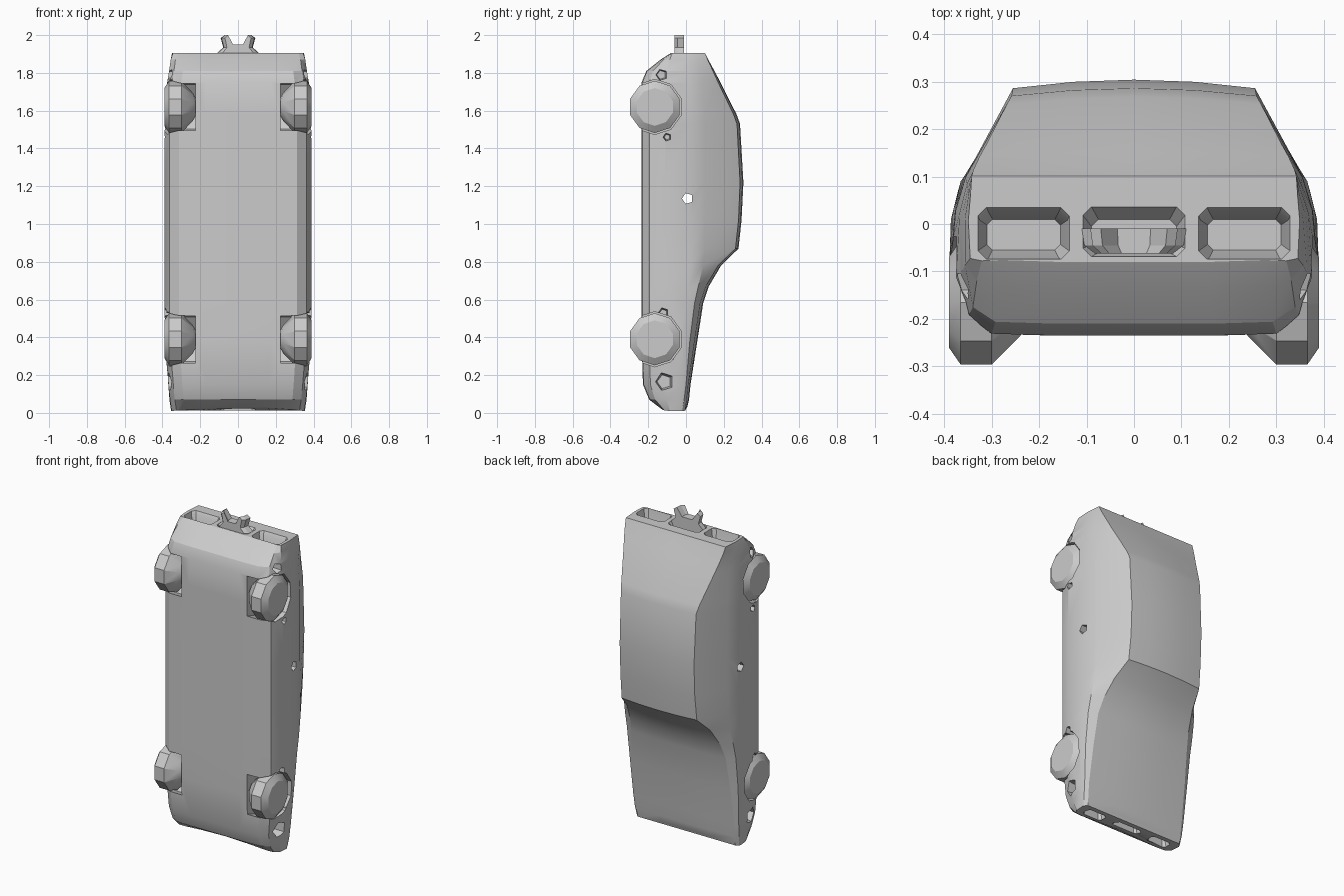
import bpy, bmesh, math
from mathutils import Vector

if "Cube" in bpy.data.objects:
    bpy.data.objects.remove(bpy.data.objects["Cube"])

grey = bpy.data.materials.new("plain grey")
grey.diffuse_color = (0.6, 0.6, 0.6, 1)
grey.use_nodes = True
grey.node_tree.nodes["Principled BSDF"].inputs["Base Color"].default_value = grey.diffuse_color


def make(name, verts, faces):
    me = bpy.data.meshes.new(name)
    me.from_pydata([tuple(v) for v in verts], [], faces)
    bm = bmesh.new()
    bm.from_mesh(me)
    bmesh.ops.recalc_face_normals(bm, faces=bm.faces)
    bm.to_mesh(me)
    bm.free()
    me.materials.append(grey)
    ob = bpy.data.objects.new(name, me)
    bpy.context.collection.objects.link(ob)
    return ob


def loft(name, rings):
    """Skin closed rings of equal length and cap both ends."""
    n = len(rings[0])
    verts = [v for r in rings for v in r]
    faces = [(k * n + i, k * n + (i + 1) % n, (k + 1) * n + (i + 1) % n, (k + 1) * n + i)
             for k in range(len(rings) - 1) for i in range(n)]
    faces += [tuple(range(n)), tuple(range(len(verts) - n, len(verts)))]
    return make(name, verts, faces)


def smooth(ob, angle=30):
    bpy.ops.object.select_all(action='DESELECT')
    ob.select_set(True)
    bpy.context.view_layer.objects.active = ob
    bpy.ops.object.shade_smooth_by_angle(angle=math.radians(angle))


def cut(body, cutter):
    m = body.modifiers.new("cut", 'BOOLEAN')
    m.operation, m.solver, m.object = 'DIFFERENCE', 'EXACT', cutter
    bpy.context.view_layer.objects.active = body
    bpy.ops.object.modifier_apply(modifier=m.name)
    bpy.data.objects.remove(cutter)


def slot(x0, x1, y0, y1, z, c):
    """Rectangle with clipped corners at height z."""
    return [Vector(p + (z,)) for p in (
        (x0 + c, y0), (x1 - c, y0), (x1, y0 + c), (x1, y1 - c),
        (x1 - c, y1), (x0 + c, y1), (x0, y1 - c), (x0, y0 + c))]


def lathe_x(name, profile, y, z, s, n):
    return loft(name, [[Vector((s * x, y + r * math.cos((i + .5) * math.tau / n),
                                z + r * math.sin((i + .5) * math.tau / n)))
                        for i in range(n)] for x, r in profile])


# Car body, nose down: z, side width, floor y, belt width, belt y, top width, top y, crown
stations = [
    (0.01, .350, -.130, .350, -.020, .335, -.005, .012),
    (0.07, .360, -.195, .358, -.010, .338, 0.004, .012),
    (0.15, .368, -.228, .362, 0.000, .340, 0.012, .012),
    (0.38, .388, -.235, .372, 0.020, .335, 0.045, .015),
    (0.58, .390, -.235, .374, 0.045, .325, 0.075, .016),
    (0.67, .390, -.235, .372, 0.065, .310, 0.105, .016),
    (0.78, .390, -.235, .365, 0.090, .285, 0.170, .016),
    (0.87, .390, -.235, .358, 0.100, .258, 0.262, .016),
    (1.02, .390, -.235, .356, 0.100, .255, 0.278, .016),
    (1.22, .390, -.235, .355, 0.100, .255, 0.286, .018),
    (1.53, .390, -.235, .355, 0.100, .258, 0.270, .016),
    (1.58, .388, -.235, .355, 0.098, .268, 0.252, .016),
    (1.75, .375, -.235, .352, 0.085, .310, 0.170, .012),
    (1.81, .365, -.210, .350, 0.075, .325, 0.143, .008),
    (1.87, .356, -.135, .348, 0.065, .338, 0.115, .003),
    (1.905, .345, -.080, .345, 0.055, .342, 0.101, .000),
]
rings = []
for z, w, yb, wb, ybelt, wt, yt, crown in stations:
    ys = -.07
    half = [(w * .45, yb), (w * .80, yb + .004), (w * .93, yb + (ys - yb) * .25),
            (w, yb + (ys - yb) * .75), ((w + wb) / 2 + .004, (ys + ybelt) / 2 + .015),
            (wb, ybelt), (wt, yt), (wt * .5, yt + crown * .75)]
    ring = [(0, yb)] + half + [(0, yt + crown)] + [(-x, y) for x, y in reversed(half)]
    dip = .022 if z < .05 else 0            # bowed nose edge
    rings.append([Vector((x, y, z + dip * (1 - (x / .35) ** 2))) for x, y in ring])
body = loft("car_body", rings)

# Wheel arches, side pockets and tail or nose recesses, mirrored
wheel_y, wheel_zs = -.165, (.39, 1.62)
for s in (-1, 1):
    for z in wheel_zs:
        cut(body, lathe_x("arch_cutter", [(.225, .146), (.45, .146)], wheel_y, z, s, 10))
    for y, z, r in ((-.115, .165, .055), (-.09, .30, .03), (-.12, .53, .028),
                    (-.13, 1.79, .035), (-.10, 1.46, .022)):
        cut(body, lathe_x("pocket_cutter", [(.31, r * .7), (.45, r * 1.2)], y, z, s, 5))
    a, b = (.13, .335) if s > 0 else (-.335, -.13)
    cut(body, loft("tail_light_cutter", [slot(a + .025, b - .025, -.055, .01, 1.82, .012),
                                         slot(a + .01, b - .01, -.072, .026, 1.89, .018),
                                         slot(a, b, -.078, .05, 1.93, .018)]))
    a, b = (.16, .31) if s > 0 else (-.31, -.16)
    cut(body, loft("nose_light_cutter", [slot(a, b, -.10, -.03, -.03, .02),
                                         slot(a + .02, b - .02, -.09, -.04, .07, .01)]))
cut(body, loft("grille_cutter", [slot(-.10, .10, -.10, -.03, -.03, .02),
                                 slot(-.08, .08, -.09, -.04, .06, .01)]))
cut(body, loft("tail_centre_cutter", [slot(-.09, .09, -.06, .01, 1.87, .015),
                                      slot(-.12, .12, -.075, .055, 1.93, .02)]))
# Small opening through both doors
cut(body, lathe_x("door_hole_cutter", [(-.5, .03), (.5, .03)], .008, 1.135, 1, 5))
smooth(body, 25)

# Wheels with bevelled shoulders
profile = [(.225, .05), (.24, .075), (.30, .138), (.365, .138), (.39, .10)]
for s, side in ((-1, "left"), (1, "right")):
    for z, end in zip(wheel_zs, ("front", "rear")):
        smooth(lathe_x(f"{end}_{side}_wheel", profile, wheel_y, z, s, 10), 25)
        # Axle stub joining wheel to body
        lathe_x(f"{end}_{side}_axle", [(.20, .045), (.26, .045)], wheel_y + .02, z, s, 6)

# Two-horned bracket on the tail
half = [(.035, 1.95), (.07, 2.0), (.092, 1.985), (.078, 1.935), (.11, 1.905), (.085, 1.865)]
outline = half + [(-x, z) for x, z in reversed(half)]
loft("tail_bracket", [[Vector((x * k, y, z)) for x, z in outline]
                      for y, k in ((-.062, .75), (-.045, .95), (-.01, 1.0))])
